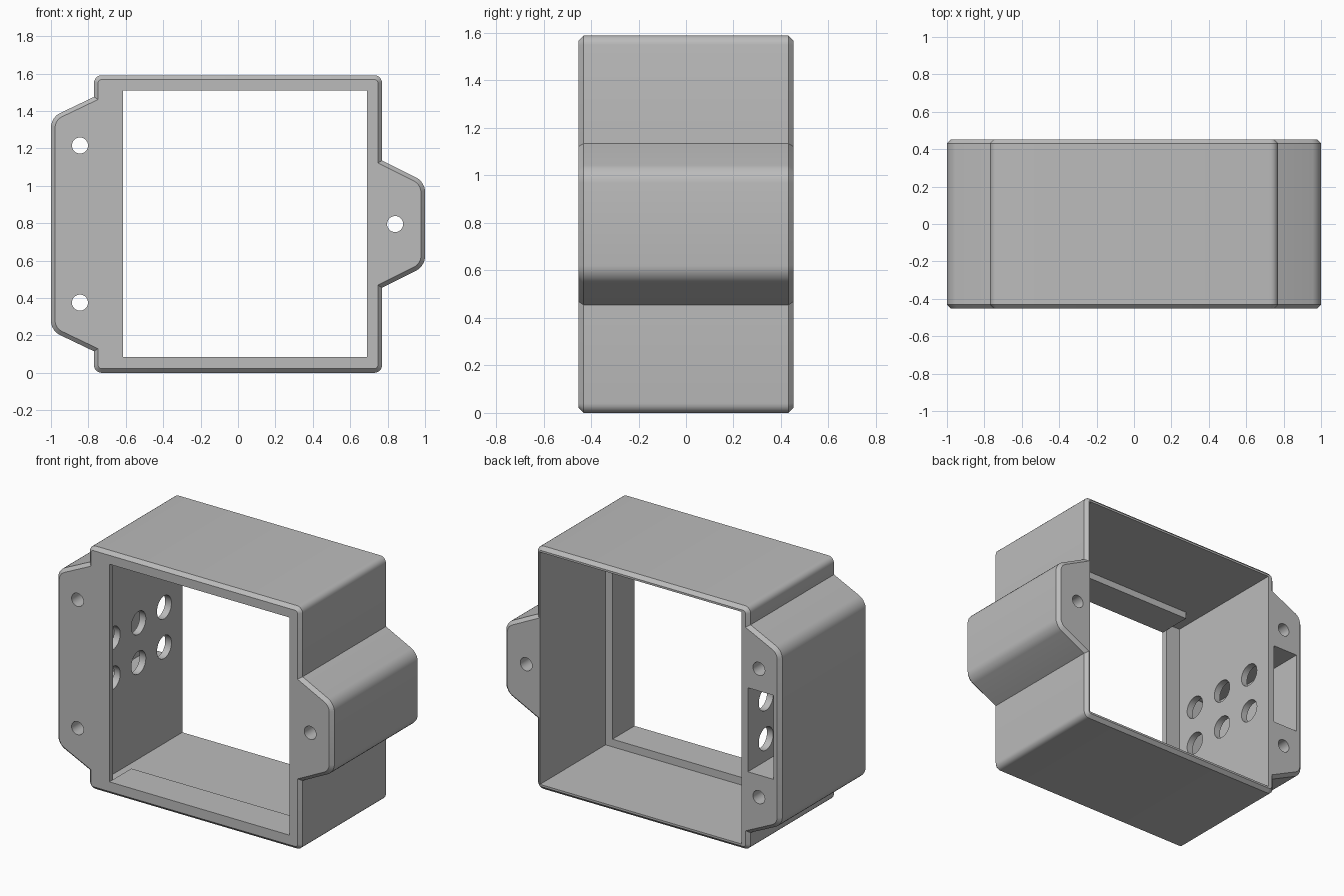
import bpy
import bmesh
import math
from mathutils import Matrix, Vector

if "Cube" in bpy.data.objects:
    bpy.data.objects.remove(bpy.data.objects["Cube"], do_unlink=True)

HALF_DEPTH = 0.453
HEIGHT = 1.59
MID = HEIGHT / 2

# Single plastic colour
grey = bpy.data.materials.new("light_grey_plastic")
grey.use_nodes = True
colour = (0.5, 0.5, 0.5, 1)
grey.diffuse_color = colour
grey.node_tree.nodes["Principled BSDF"].inputs["Base Color"].default_value = colour


def add_object(name, bm):
    mesh = bpy.data.meshes.new(name)
    bmesh.ops.recalc_face_normals(bm, faces=bm.faces)
    bm.to_mesh(mesh)
    bm.free()
    mesh.materials.append(grey)
    obj = bpy.data.objects.new(name, mesh)
    bpy.context.collection.objects.link(obj)
    return obj


def box(name, x, y, z):
    bm = bmesh.new()
    bmesh.ops.create_cube(bm, size=1)
    for v in bm.verts:
        v.co = Vector((a + (c + 0.5) * (b - a)) for c, (a, b) in zip(v.co, (x, y, z)))
    return add_object(name, bm)


def cylinder(name, centre, radius, length, axis):
    turn = Matrix.Rotation(math.pi / 2, 4, "X" if axis == "Y" else "Y")
    bm = bmesh.new()
    bmesh.ops.create_cone(bm, cap_ends=True, segments=32, radius1=radius, radius2=radius,
                          depth=length, matrix=Matrix.Translation(centre) @ turn)
    return add_object(name, bm)


def cut(target, cutter):
    mod = target.modifiers.new("cut", "BOOLEAN")
    mod.operation = "DIFFERENCE"
    mod.solver = "EXACT"
    mod.object = cutter
    bpy.context.view_layer.objects.active = target
    bpy.ops.object.modifier_apply(modifier=mod.name)
    bpy.data.objects.remove(cutter, do_unlink=True)


# Outer profile: upper half (x, height above middle, corner rounding), mirrored below
upper = [(1.0, 0.225, 0.05), (0.77, 0.34, 0), (0.77, MID, 0.04),
         (-0.77, MID, 0.04), (-0.77, 0.68, 0), (-1.0, 0.57, 0.05)]
profile = upper + [(x, -h, r) for x, h, r in reversed(upper)]

bm = bmesh.new()
front = bm.faces.new([bm.verts.new((x, -HALF_DEPTH, MID + h)) for x, h, r in profile])
rounding = {(x, round(MID + h, 4)): r for x, h, r in profile}
extruded = bmesh.ops.extrude_face_region(bm, geom=[front], use_keep_orig=True)
for v in extruded["geom"]:
    if isinstance(v, bmesh.types.BMVert):
        v.co.y = HALF_DEPTH
bmesh.ops.recalc_face_normals(bm, faces=bm.faces)

# Round the outward corners, then chamfer the front and back rims
for radius in (0.04, 0.05):
    edges = [e for e in bm.edges
             if abs(e.verts[0].co.y - e.verts[1].co.y) > 0.1
             and any(r == radius and math.hypot(e.verts[0].co.x - x, e.verts[0].co.z - z) < 0.001
                     for (x, z), r in rounding.items())]
    bmesh.ops.bevel(bm, geom=edges, offset=radius, segments=5, profile=0.5, affect="EDGES")
rims = [e for e in bm.edges if abs(e.verts[0].co.y - e.verts[1].co.y) < 0.001]
bmesh.ops.bevel(bm, geom=rims, offset=0.022, segments=1, affect="EDGES")
housing = add_object("housing", bm)

# Main cavity open at the back, relief behind the side flange, front window
cavity_z = (0.035, HEIGHT - 0.035)
cut(housing, box("cavity_cutter", (-0.72, 0.74), (-0.225, 0.6), cavity_z))
cut(housing, box("relief_cutter", (-0.72, -0.615), (-0.415, 0.5), cavity_z))
cut(housing, box("window_cutter", (-0.615, 0.69), (-0.6, 0.3), (0.085, HEIGHT - 0.08)))

# Wire pocket in the wide ear
cut(housing, box("pocket_cutter", (-0.95, -0.765), (-0.38, 0.6), (MID - 0.275, MID + 0.275)))

# Wire holes between cavity and pocket
for y in (-0.265, 0, 0.265):
    for dz in (-0.13, 0.13):
        cut(housing, cylinder("wire_hole_cutter", (-0.73, y, MID + dz), 0.075, 0.16, "X"))

# Screw holes through the ears
for x, dz in ((-0.845, 0.42), (-0.845, -0.42), (0.84, 0)):
    cut(housing, cylinder("screw_hole_cutter", (x, 0, MID + dz), 0.043, 1.2, "Y"))

# Smooth the round corners and holes, keep the rest crisp
bpy.ops.object.select_all(action="DESELECT")
housing.select_set(True)
bpy.context.view_layer.objects.active = housing
bpy.ops.object.shade_smooth_by_angle(angle=math.radians(30))
